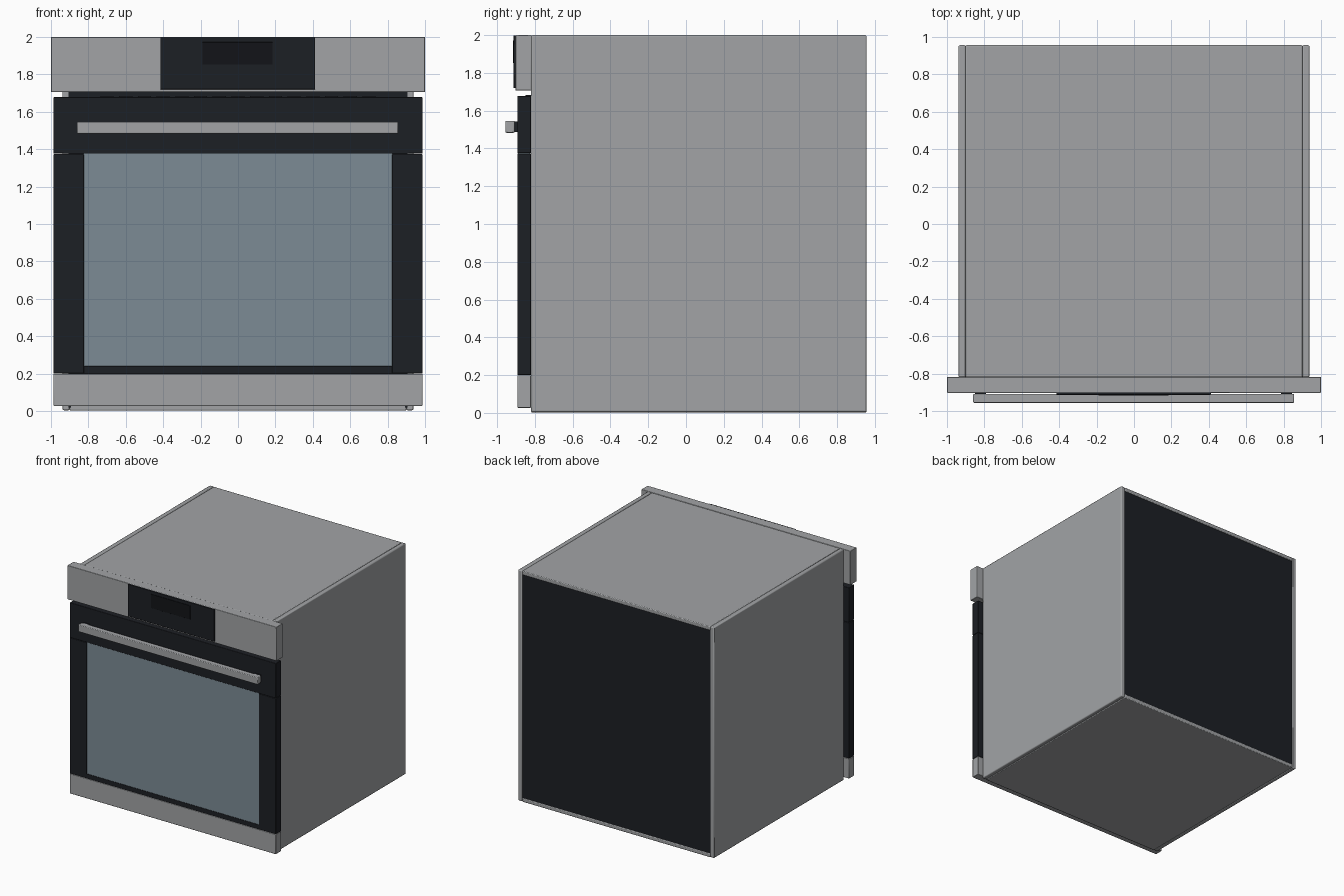
import bpy

if "Cube" in bpy.data.objects:
    bpy.data.objects.remove(bpy.data.objects["Cube"])


def material(name, color):
    m = bpy.data.materials.new(name)
    m.diffuse_color = (*color, 1)
    m.use_nodes = True
    m.node_tree.nodes["Principled BSDF"].inputs["Base Color"].default_value = m.diffuse_color
    return m


STEEL = material("steel", (0.36, 0.37, 0.38))
BLACK = material("black_enamel", (0.012, 0.014, 0.018))
SCREEN = material("dark_screen", (0.006, 0.007, 0.009))
GLASS = material("blue_grey_glass", (0.20, 0.26, 0.30))


def box(name, x, y, z, mat, bevel=0.004):
    """Box from (min, max) ranges, with a small rounded edge."""
    bpy.ops.mesh.primitive_cube_add(size=1, location=[sum(r) / 2 for r in (x, y, z)])
    ob = bpy.context.object
    ob.name = name
    ob.scale = [r[1] - r[0] for r in (x, y, z)]
    bpy.ops.object.transform_apply(location=False, rotation=False, scale=True)
    ob.data.materials.append(mat)
    if bevel:
        mod = ob.modifiers.new("edge", 'BEVEL')
        mod.width = bevel
        mod.segments = 2
        bpy.ops.object.shade_smooth_by_angle()
    return ob


# Cabinet: side walls, top, bottom, inset back and front
for side, s in (("left", -1), ("right", 1)):
    box(side + "_side_panel", sorted((s * 0.9, s * 0.938)), (-0.82, 0.956), (0.004, 2.0), STEEL, 0.008)
box("top_panel", (-0.9, 0.9), (-0.82, 0.956), (1.965, 1.998), STEEL, 0.006)
box("bottom_panel", (-0.9, 0.9), (-0.82, 0.956), (0.002, 0.035), STEEL, 0.006)
box("back_panel", (-0.905, 0.905), (0.93, 0.95), (0.02, 1.98), BLACK, 0)
box("cabinet_front", (-0.905, 0.905), (-0.82, -0.80), (0.02, 1.98), BLACK, 0)

# Control panel with glass fascia and display window
box("control_panel", (-1, 1), (-0.903, -0.818), (1.706, 2.0), STEEL)
box("control_glass", (-0.415, 0.412), (-0.913, -0.90), (1.72, 1.998), BLACK, 0.002)
box("display_window", (-0.19, 0.185), (-0.917, -0.91), (1.853, 1.972), SCREEN, 0.001)

# Door: upper panel, window frame, glass, kick strip
DOOR_Y = (-0.892, -0.82)
box("door_upper_panel", (-0.986, 0.986), DOOR_Y, (1.376, 1.678), BLACK)
for side, s in (("left", -1), ("right", 1)):
    box(side + "_door_stile", sorted((s * 0.823, s * 0.986)), DOOR_Y, (0.2, 1.374), BLACK)
box("door_lower_rail", (-0.825, 0.825), DOOR_Y, (0.2, 0.24), BLACK, 0.002)
box("door_window", (-0.825, 0.825), (-0.889, -0.825), (0.238, 1.376), GLASS, 0)
box("door_bottom_strip", (-0.986, 0.986), DOOR_Y, (0.027, 0.199), STEEL)

# Vent slats in the gap above the door
for i in range(15):
    x = -0.7 + i * 0.1
    box(f"vent_slat_{i + 1}", (x - 0.035, x + 0.035), (-0.85, -0.815), (1.672, 1.684), BLACK, 0)

# Handle bar and its mounts
box("handle_bar", (-0.86, 0.856), (-0.956, -0.908), (1.483, 1.546), STEEL, 0.005)
for side, x in (("left", -0.82), ("right", 0.816)):
    box(side + "_handle_mount", (x - 0.03, x + 0.03), (-0.912, -0.885), (1.486, 1.543), BLACK, 0.002)
